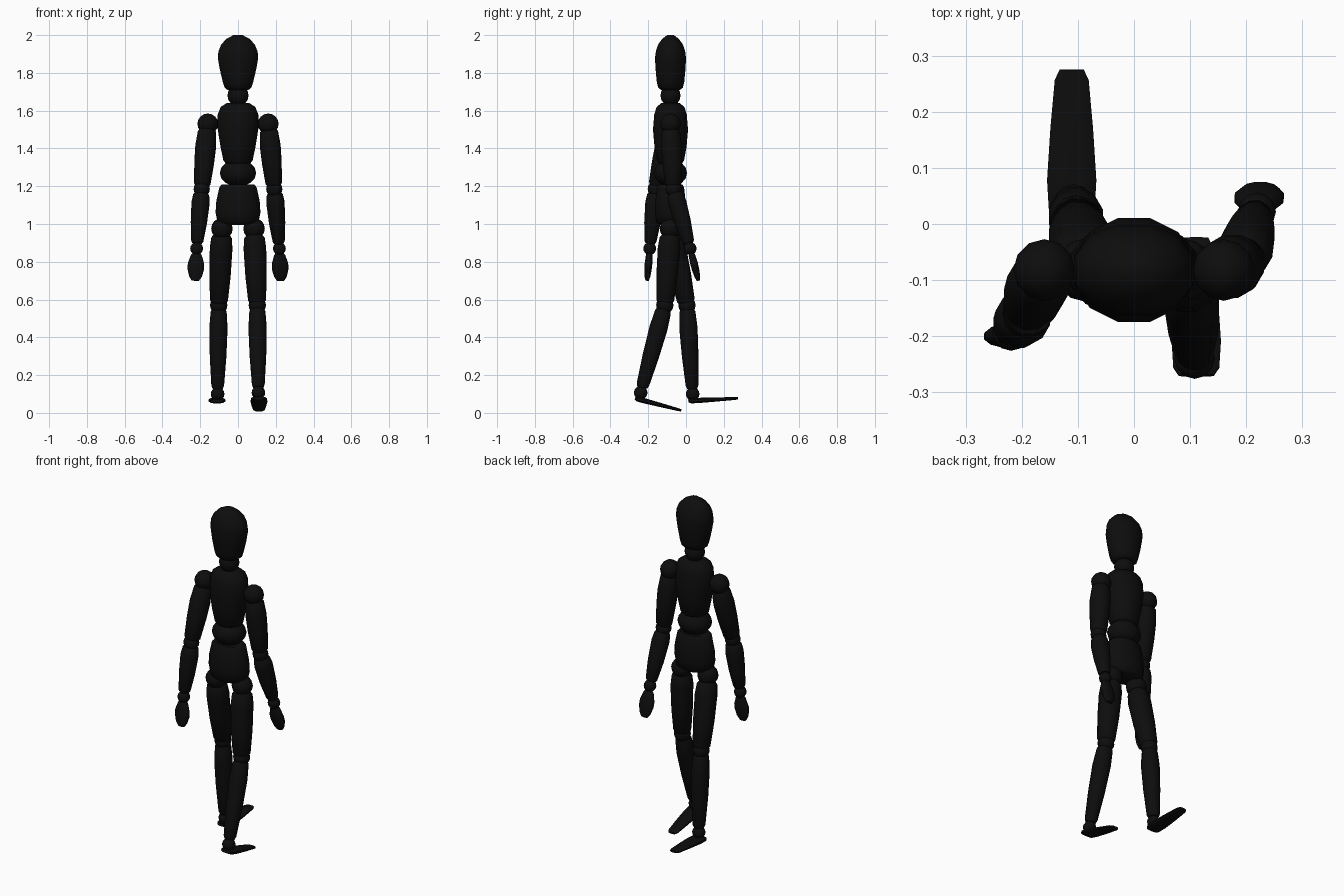
import bpy, bmesh, math
from mathutils import Vector

if "Cube" in bpy.data.objects:
    bpy.data.objects.remove(bpy.data.objects["Cube"])

black = bpy.data.materials.new("matte_black")
black.diffuse_color = (0.004, 0.004, 0.004, 1)
black.use_nodes = True
black.node_tree.nodes["Principled BSDF"].inputs["Base Color"].default_value = black.diffuse_color
SIDES = 12
YC = -0.082          # depth of the body centre line


def finish(name, bm, angle=50):
    bmesh.ops.recalc_face_normals(bm, faces=bm.faces)
    me = bpy.data.meshes.new(name)
    bm.to_mesh(me)
    bm.free()
    me.materials.append(black)
    ob = bpy.data.objects.new(name, me)
    bpy.context.collection.objects.link(ob)
    bpy.ops.object.select_all(action='DESELECT')
    ob.select_set(True)
    bpy.context.view_layer.objects.active = ob
    bpy.ops.object.shade_smooth_by_angle(angle=math.radians(angle))
    return ob


def loft(name, a, b, profile, power=1.0, angle=50):
    """Skin oval rings (t, half width, half depth) along the line a-b."""
    a, b = Vector(a), Vector(b)
    d = (b - a).normalized()
    u = Vector((1, 0, 0))
    u = (u - d * u.dot(d)).normalized()
    v = d.cross(u)
    bm = bmesh.new()
    rings = []
    for t, rx, ry in profile:
        c = a.lerp(b, t)
        ring = []
        for i in range(SIDES):
            q = 2 * math.pi * (i + 0.5) / SIDES
            cx, sy = math.cos(q), math.sin(q)
            cx = math.copysign(abs(cx) ** power, cx)
            sy = math.copysign(abs(sy) ** power, sy)
            ring.append(bm.verts.new(c + u * rx * cx + v * ry * sy))
        rings.append(ring)
    for r, s in zip(rings, rings[1:]):
        for i in range(SIDES):
            j = (i + 1) % SIDES
            bm.faces.new((r[i], r[j], s[j], s[i]))
    bm.faces.new(rings[0])
    bm.faces.new(rings[-1])
    return finish(name, bm, angle)


def ball(name, c, rx, ry=None, rz=None):
    bm = bmesh.new()
    bmesh.ops.create_uvsphere(bm, u_segments=SIDES, v_segments=8, radius=1)
    bmesh.ops.scale(bm, verts=bm.verts, vec=(rx, ry or rx, rz or rx))
    bmesh.ops.translate(bm, verts=bm.verts, vec=c)
    return finish(name, bm)


def upright(name, rings):
    """Trunk part from (height, half width, half depth) rings."""
    loft(name, (0, YC, 0), (0, YC, 1), rings)


def limb(name, a, b, r0, r_mid, r1, peak):
    loft(name, a, b, [(0, r0 * 0.75, r0 * 0.75), (0.05, r0, r0), (peak, r_mid, r_mid),
                      (0.6, (r_mid + r1) / 2 + 0.003, (r_mid + r1) / 2 + 0.003),
                      (0.96, r1, r1), (1, r1 * 0.8, r1 * 0.8)])


# Head, neck and trunk
upright("head", [(1.71, .058, .052), (1.722, .073, .068), (1.75, .083, .075),
                 (1.82, .100, .082), (1.88, .111, .085), (1.915, .107, .080),
                 (1.95, .092, .068), (1.98, .064, .046), (2.0, .025, .018)])
ball("neck", (0, YC, 1.68), .056, .053, .056)
upright("chest", [(1.32, .066, .062), (1.335, .080, .074), (1.41, .096, .088),
                  (1.50, .111, .096), (1.58, .111, .089), (1.62, .095, .076),
                  (1.64, .062, .050)])
ball("waist", (0, YC, 1.27), .096, .087, .072)
upright("pelvis", [(0.995, .080, .060), (1.01, .112, .078), (1.06, .123, .085),
                   (1.12, .119, .083), (1.195, .102, .074), (1.21, .088, .064)])

# Arms: elbow depth, wrist depth and hand tip depth per side
for side, s, ey, wy, ty in (("left", -1, -.160, -.192, -.206),
                            ("right", 1, -.066, .022, .066)):
    shoulder = Vector((s * .16, YC, 1.53))
    elbow = Vector((s * .192, ey, 1.185))
    wrist = Vector((s * .219, wy, .87))
    tip = Vector((s * .226, ty, .70))
    ball(side + "_shoulder", shoulder, .055)
    limb(side + "_upper_arm", shoulder.lerp(elbow, .08), elbow.lerp(shoulder, .05),
         .050, .057, .045, .3)
    ball(side + "_elbow", elbow, .043)
    limb(side + "_forearm", elbow.lerp(wrist, .06), wrist.lerp(elbow, .09),
         .044, .050, .033, .2)
    ball(side + "_wrist", wrist, .034)
    loft(side + "_hand", wrist.lerp(tip, .12), tip,
         [(0, .018, .012), (.1, .030, .018), (.4, .045, .021), (.6, .045, .020),
          (.85, .035, .016), (1, .020, .009)])

# Legs: knee depth, ankle depth and height, heel and toe positions per side
for side, s, ky, ay, az, heel, toe in (
        ("left", -1, .005, .035, .10, (.012, .063), (.275, .077)),
        ("right", 1, -.112, -.240, .107, (-.270, .077), (-.025, .013))):
    hip = Vector((s * .085, YC, .975))
    knee = Vector((s * .102, ky, .57))
    ankle = Vector((s * .108, ay, az))
    ball(side + "_hip", hip, .057)
    limb(side + "_thigh", hip.lerp(knee, .08), knee.lerp(hip, .03),
         .056, .062, .049, .2)
    ball(side + "_knee", knee, .046)
    limb(side + "_shin", knee.lerp(ankle, .03), ankle.lerp(knee, .06),
         .044, .050, .035, .25)
    ball(side + "_ankle", ankle, .036)
    loft(side + "_foot", (s * .111, *heel), (s * .111, *toe),
         [(0, .032, .008), (.06, .042, .014), (.25, .045, .014), (.6, .039, .011),
          (.93, .031, .008), (1, .022, .006)], power=.7, angle=35)
